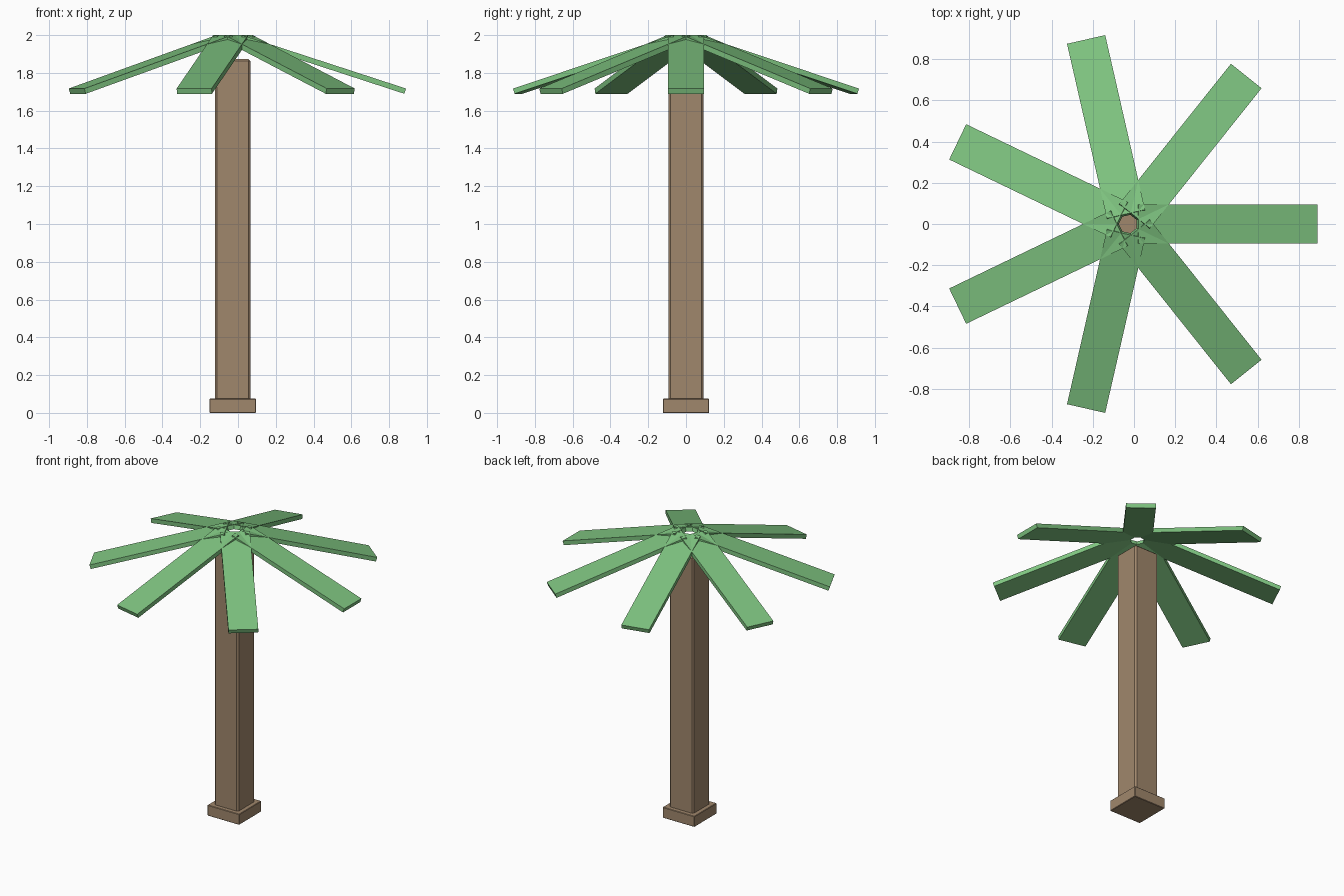
import bpy
import math
from mathutils import Matrix, Vector

if "Cube" in bpy.data.objects:
    bpy.data.objects.remove(bpy.data.objects["Cube"], do_unlink=True)

CENTRE_X = -0.028
FRONDS = 7


def make_material(name, colour):
    mat = bpy.data.materials.new(name)
    mat.use_nodes = True
    mat.diffuse_color = colour
    mat.node_tree.nodes["Principled BSDF"].inputs["Base Color"].default_value = colour
    return mat


def make_box(name, low, high, mat, bevel=0):
    """Flat-faced box between two corners, with optional chamfered edges."""
    low, high = Vector(low), Vector(high)
    bpy.ops.mesh.primitive_cube_add(size=1)
    obj = bpy.context.object
    obj.name = name
    obj.data.transform(Matrix.Translation((low + high) / 2) @ Matrix.Diagonal((*(high - low), 1)))
    obj.data.materials.append(mat)
    if bevel:
        mod = obj.modifiers.new("chamfer", "BEVEL")
        mod.width = bevel
        mod.segments = 1
    return obj


bark = make_material("bark brown", (0.352, 0.242, 0.15, 1))
leaf = make_material("leaf green", (0.21, 0.55, 0.216, 1))

# Square trunk on a wider foot
for name, half, bottom, top, bevel in (
    ("trunk", 0.093, 0.03, 1.873, 0.01),
    ("trunk_foot", 0.123, 0, 0.075, 0.003),
):
    part = make_box(name, (-half, -half, bottom), (half, half, top), bark, bevel)
    part.location.x = CENTRE_X

# Crown of drooping planks around an open middle
inner, reach, drop = 0.05, 0.918, 0.283
length = math.hypot(reach - inner, drop)
droop = Matrix.Rotation(math.atan2(drop, reach - inner), 4, "Y")
hinge = Matrix.Translation((inner, 0, 2))
for i in range(FRONDS):
    frond = make_box(f"frond_{i + 1}", (0, -0.095, -0.029), (length, 0.095, 0), leaf)
    turn = Matrix.Rotation(i * math.tau / FRONDS, 4, "Z")
    frond.matrix_world = Matrix.Translation((CENTRE_X, 0, 0)) @ turn @ hinge @ droop
